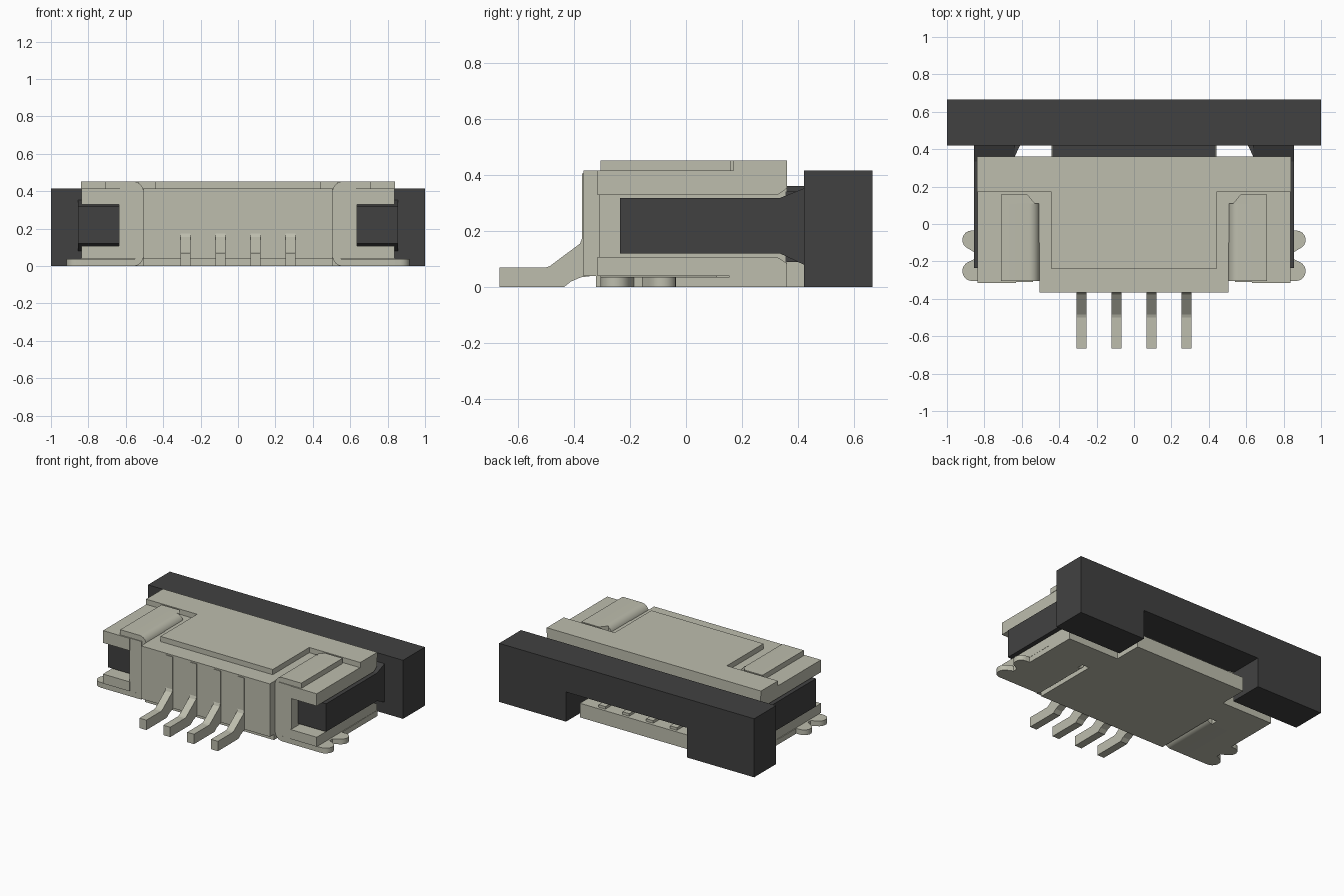
import bpy, bmesh, math
from mathutils import Vector

if "Cube" in bpy.data.objects:
    bpy.data.objects.remove(bpy.data.objects["Cube"], do_unlink=True)


def material(name, rgb):
    m = bpy.data.materials.new(name)
    m.use_nodes = True
    m.diffuse_color = (*rgb, 1)
    m.node_tree.nodes["Principled BSDF"].inputs["Base Color"].default_value = (*rgb, 1)
    return m


BEIGE = material("warm_grey", (0.51, 0.51, 0.42))
DARK = material("charcoal", (0.053, 0.053, 0.053))


def prism(name, axis, pts, lo, hi, mat=BEIGE, smooth=False):
    """Extrude a closed profile along an axis; profile is in the other two axes, in order."""
    def place(p, d):
        return {"x": (d, p[0], p[1]), "y": (p[0], d, p[1]), "z": (p[0], p[1], d)}[axis]
    bm = bmesh.new()
    face = bm.faces.new([bm.verts.new(place(p, lo)) for p in pts])
    ext = bmesh.ops.extrude_face_region(bm, geom=[face])
    shift = Vector(place((0, 0), hi - lo))
    bmesh.ops.translate(bm, vec=shift, verts=[v for v in ext["geom"] if isinstance(v, bmesh.types.BMVert)])
    bmesh.ops.recalc_face_normals(bm, faces=bm.faces)
    me = bpy.data.meshes.new(name)
    bm.to_mesh(me)
    bm.free()
    ob = bpy.data.objects.new(name, me)
    bpy.context.collection.objects.link(ob)
    me.materials.append(mat)
    if smooth:
        bpy.ops.object.select_all(action="DESELECT")
        ob.select_set(True)
        bpy.context.view_layer.objects.active = ob
        bpy.ops.object.shade_smooth_by_angle(angle=math.radians(35))
    return ob


def box(name, x, y, z, mat=BEIGE):
    return prism(name, "z", [(x[0], y[0]), (x[1], y[0]), (x[1], y[1]), (x[0], y[1])], *z, mat)


def arc(cx, cy, r, a0, a1, n=8):
    return [(cx + r * math.cos(math.radians(a0 + (a1 - a0) * i / n)),
             cy + r * math.sin(math.radians(a0 + (a1 - a0) * i / n))) for i in range(n + 1)]


# Central housing: solid front, open cable slot at the back
box("housing_front", (-.505, .505), (-.365, -.10), (.04, .415))
box("housing_floor", (-.51, .51), (-.10, .36), (.04, .10))
box("housing_roof", (-.51, .51), (-.10, .36), (.36, .415))
box("cable_lip", (-.44, .44), (.36, .56), (0, .10))

# Raised T-shaped plate on top and the matching one underneath
prism("top_plate", "z", [(-.44, -.24), (.44, -.24), (.44, .17), (.84, .17), (.84, .36),
                         (-.84, .36), (-.84, .17), (-.44, .17)], .415, .452)
prism("bottom_plate", "z", [(-.505, -.32), (.505, -.32), (.505, .155), (.84, .155), (.84, .36),
                            (-.84, .36), (-.84, .155), (-.505, .155)], 0, .04)

# Sides: inner wall, two rails forming a slot, metal clip with solder foot
for s, side in ((1, "left"), (-1, "right")):
    def mx(pts):
        return [(s * p[0], p[1]) for p in pts]

    box(f"{side}_slot_wall", (s * .54, s * .635), (-.31, .36), (.04, .415))
    box(f"{side}_cable_guide", (s * .46, s * .56), (-.10, .36), (.04, .415))
    prism(f"{side}_upper_rail", "x", [(-.315, .415), (-.315, .328), (.325, .328), (.36, .352), (.36, .415)],
          s * .63, s * .838)
    prism(f"{side}_lower_rail", "x", [(-.315, .04), (-.315, .107), (.325, .107), (.36, .085), (.36, .04)],
          s * .63, s * .838)

    clip = ([(.84, 0)] + arc(.56, .055, .055, 270, 180) + arc(.56, .397, .055, 180, 90)
            + [(.71, .452), (.71, .415)] + arc(.56, .397, .018, 90, 180)
            + arc(.56, .055, .018, 180, 270) + [(.84, .037)])
    prism(f"{side}_clip", "y", mx(clip), -.305, .11, smooth=True)
    prism(f"{side}_clip_tip", "z", mx([(.53, .11), (.57, .158), (.71, .158), (.71, .11)]), .415, .452)
    box(f"{side}_foot_end", (s * .56, s * .84), (.11, .155), (0, .037))
    foot = ([(.80, -.305)] + arc(.865, -.252, .053, -90, 70)
            + [(.848, -.185), (.848, -.155)] + arc(.868, -.085, .050, -70, 90) + [(.80, -.035)])
    prism(f"{side}_solder_foot", "z", mx(foot), 0, .037, smooth=True)

    # Slider arm, flared where it joins the bar
    prism(f"{side}_slider_arm", "x", [(-.235, .12), (.335, .12), (.42, .08), (.42, .352),
                                      (.335, .318), (-.235, .318)], s * .635, s * .855, DARK)
    prism(f"{side}_arm_gusset", "z", mx([(.64, .355), (.64, .42), (.61, .42)]), .09, .34, DARK)

# Slider bar with a cable opening underneath, and its tongue
prism("slider_bar", "y", [(-1, 0), (-.475, 0), (-.475, .21), (.475, .21), (.475, 0),
                          (1, 0), (1, .415), (-1, .415)], .42, .665, DARK)
box("slider_tongue", (-.435, .435), (0, .43), (.21, .36), DARK)

# Four contacts: bent tail, upright strip and strip along the slot floor
tail = [(-.665, 0), (-.665, .07), (-.50, .07), (-.485, .075), (-.378, .155), (-.370, .175),
        (-.370, .405), (-.335, .405), (-.335, .04), (-.375, .035), (-.41, .02), (-.435, 0)]
for i in range(4):
    x = -.28 + i * .187
    prism(f"contact_tail_{i + 1}", "x", tail, x - .027, x + .027)
    box(f"contact_strip_{i + 1}", (x - .027, x + .027), (-.10, .54), (.10, .118))
